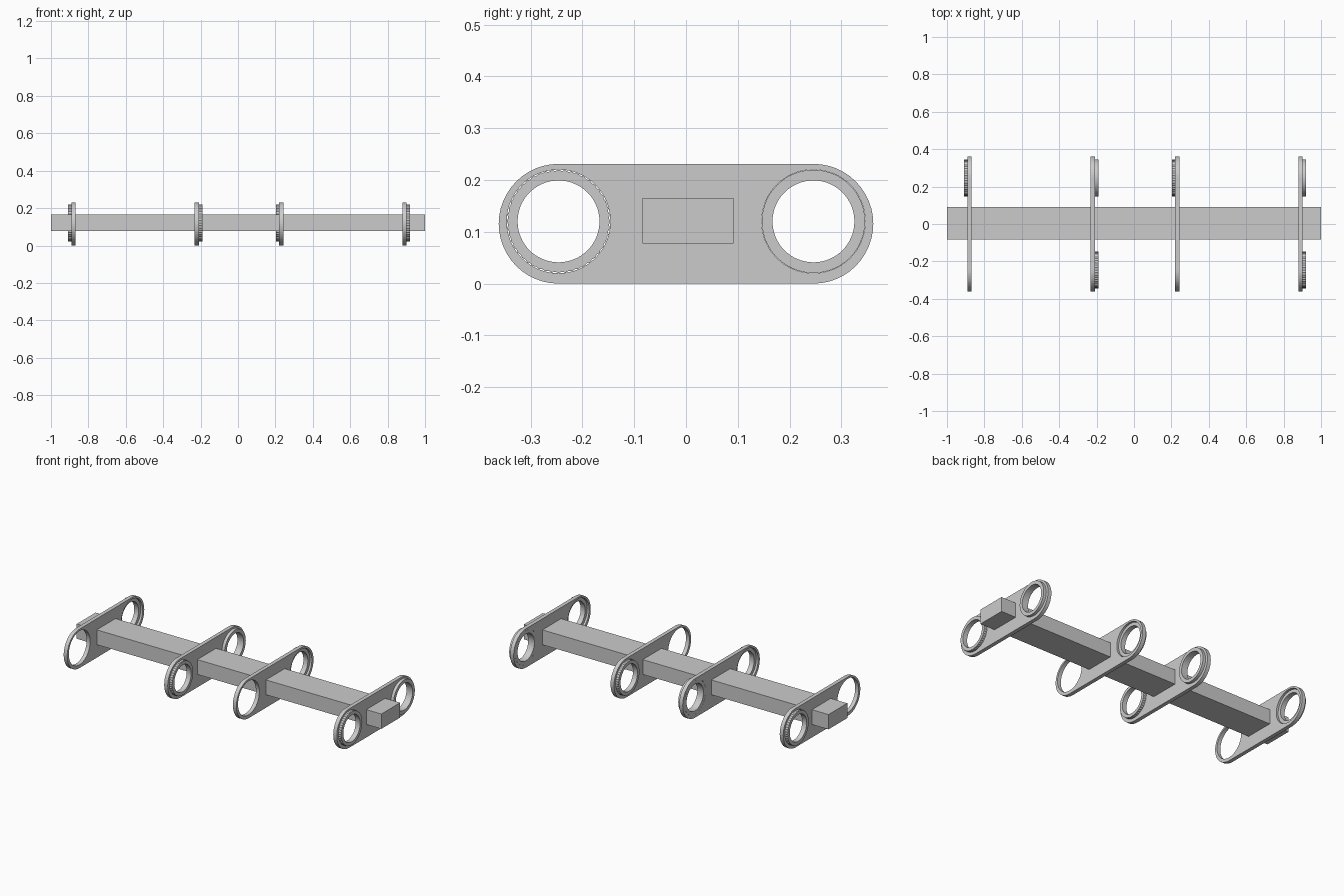
import bpy, bmesh
from math import pi, cos, sin

if "Cube" in bpy.data.objects:
    bpy.data.objects.remove(bpy.data.objects["Cube"])

CY, PZ, RZ = 0.246, 0.1155, 0.12      # wheel offset, plate centre height, ring height


def arc(cx, cy, r, a0, a1, n, closed=False):
    count = n if closed else n + 1
    return [(cx + r * cos(a0 + (a1 - a0) * i / n), cy + r * sin(a0 + (a1 - a0) * i / n))
            for i in range(count)]


def circle(cx, cy, r, n=64):
    return arc(cx, cy, r, 0, 2 * pi, n, True)


def extruded(name, loops, x0, x1):
    """Fill outlines (in y, z) including holes and extrude from x0 to x1."""
    cu = bpy.data.curves.new(name + "_outline", 'CURVE')
    cu.dimensions = '2D'
    cu.fill_mode = 'BOTH'
    cu.extrude = (x1 - x0) / 2
    for pts in loops:
        sp = cu.splines.new('POLY')
        sp.points.add(len(pts) - 1)
        for p, (u, v) in zip(sp.points, pts):
            p.co = (u, v, 0, 1)
        sp.use_cyclic_u = True
    tmp = bpy.data.objects.new(name + "_tmp", cu)
    bpy.context.collection.objects.link(tmp)
    dg = bpy.context.evaluated_depsgraph_get()
    me = bpy.data.meshes.new_from_object(tmp.evaluated_get(dg))
    bpy.data.objects.remove(tmp)
    bm = bmesh.new()
    bm.from_mesh(me)
    bmesh.ops.remove_doubles(bm, verts=bm.verts, dist=1e-5)
    for v in bm.verts:
        a, b, c = v.co
        v.co = ((x0 + x1) / 2 + c, a, b)
    bmesh.ops.recalc_face_normals(bm, faces=bm.faces)
    for f in bm.faces:
        f.smooth = False
    bm.to_mesh(me)
    bm.free()
    ob = bpy.data.objects.new(name, me)
    bpy.context.collection.objects.link(ob)
    return ob


def ring(name, y, x0, x1, knurled):
    outer = circle(y, RZ, 0.0995, 96)
    if knurled:
        # fine teeth around the rim
        outer = [(y + (u - y) * k, RZ + (v - RZ) * k)
                 for (u, v), k in zip(outer, [1.0, 0.98] * 48)]
    extruded(name, [outer, circle(y, RZ, 0.079)], x0, x1)


# Long central beam
extruded("beam", [[(-0.084, 0.077), (0.092, 0.077), (0.092, 0.165), (-0.084, 0.165)]], -1, 1)

# Side plates with a large hole at each end
outline = arc(CY, PZ, 0.1155, -pi / 2, pi / 2, 24) + arc(-CY, PZ, 0.1155, pi / 2, 3 * pi / 2, 24)
plates = [(-0.880, -1), (-0.220, 1), (0.231, -1), (0.890, 1)]
T = 0.0115
for i, (x, side) in enumerate(plates):
    extruded(f"plate_{i}", [outline, circle(-CY, RZ, 0.1), circle(CY, RZ, 0.1)], x - T, x + T)
    tip = x + side * 0.029
    # Toothed bearing ring, set into the outer half of the plate
    ring(f"toothed_ring_{i}", -side * CY, min(x, tip), max(x, tip), True)
    # Plain ring, flush with the inner face
    if side > 0:
        ring(f"plain_ring_{i}", CY, x - T, tip, False)
